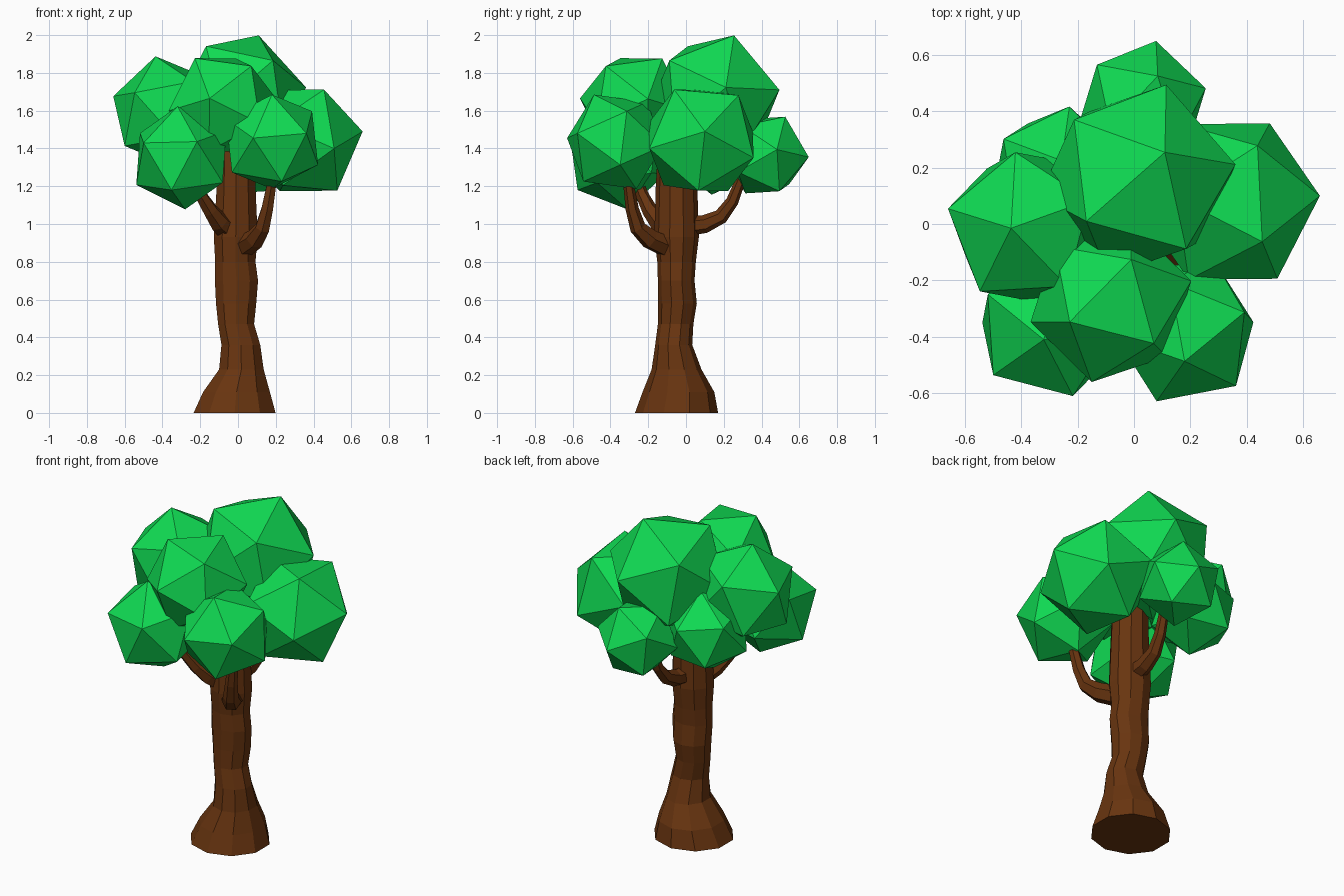
import bpy, bmesh, math
from mathutils import Vector, Matrix

if "Cube" in bpy.data.objects:
    bpy.data.objects.remove(bpy.data.objects["Cube"])


def material(name, rgb):
    m = bpy.data.materials.new(name)
    m.diffuse_color = (*rgb, 1)
    m.use_nodes = True
    m.node_tree.nodes["Principled BSDF"].inputs["Base Color"].default_value = m.diffuse_color
    return m


BARK = material("bark", (0.14, 0.035, 0.005))
LEAF = material("leaf", (0.005, 0.70, 0.085))


def finish(name, bm, mat):
    bmesh.ops.recalc_face_normals(bm, faces=bm.faces[:])
    me = bpy.data.meshes.new(name)
    bm.to_mesh(me)
    bm.free()
    me.materials.append(mat)
    ob = bpy.data.objects.new(name, me)
    bpy.context.collection.objects.link(ob)
    return ob


def loft(name, stations, sides, upright=False):
    """Flat-faced tube through stations (x, y, z, radius_x, radius_y)."""
    bm = bmesh.new()
    pts = [Vector(s[:3]) for s in stations]
    rings = []
    for i, s in enumerate(stations):
        d = pts[min(i + 1, len(pts) - 1)] - pts[max(i - 1, 0)]
        rot = Matrix() if upright else Vector((0, 0, 1)).rotation_difference(d).to_matrix()
        rings.append([])
        for k in range(sides):
            a = math.tau * (k + 0.5) / sides
            off = Vector((s[3] * math.cos(a), s[4] * math.sin(a), 0))
            rings[-1].append(bm.verts.new(pts[i] + rot @ off))
    for lo, hi in zip(rings, rings[1:]):
        for k in range(sides):
            j = (k + 1) % sides
            bm.faces.new((lo[k], lo[j], hi[j], hi[k]))
    bm.faces.new(rings[0][::-1])
    bm.faces.new(rings[-1])
    return finish(name, bm, BARK)


def leaf_clump(name, centre, corner, neighbour, r):
    """Icosahedron with one corner and one neighbouring corner aimed."""
    c = Vector(centre)
    z = (Vector(corner) - c).normalized()
    x = Vector(neighbour) - c
    x = (x - z * x.dot(z)).normalized()
    rot = Matrix((x, z.cross(x), z)).transposed().to_4x4()
    bm = bmesh.new()
    bmesh.ops.create_icosphere(bm, subdivisions=1, radius=r,
                               matrix=Matrix.Translation(c) @ rot)
    return finish(name, bm, LEAF)


# Trunk with flared foot
loft("trunk", [
    (-.018, -.050, 0.00, .228, .220),
    (-.008, -.040, 0.11, .186, .190),
    (.018, -.050, 0.23, .124, .132),
    (.015, -.065, 0.36, .108, .098),
    (-.010, -.055, 0.47, .100, .094),
    (-.010, -.045, 0.58, .112, .102),
    (-.008, -.052, 0.70, .120, .097),
    (-.014, -.050, 0.80, .112, .102),
    (-.012, -.050, 0.93, .122, .118),
    (-.010, -.050, 1.20, .108, .110),
    (-.010, -.040, 1.55, .100, .100)], 10, upright=True)

# Branches rising into the crown
loft("branch_front_right", [
    (.03, -.10, .88, .06, .06), (.09, -.19, .92, .055, .055),
    (.13, -.255, .98, .043, .043), (.155, -.285, 1.08, .035, .035),
    (.185, -.31, 1.25, .026, .026)], 6)
loft("branch_front_left", [
    (-.05, -.08, .97, .065, .065), (-.10, -.14, 1.01, .055, .055),
    (-.145, -.19, 1.07, .042, .042), (-.195, -.23, 1.15, .034, .034),
    (-.24, -.27, 1.26, .026, .026)], 6)
loft("branch_back", [
    (0, 0, .99, .055, .055), (.005, .10, 1.0, .048, .048),
    (.01, .185, 1.04, .040, .040), (.02, .245, 1.12, .033, .033),
    (.03, .30, 1.26, .026, .026)], 6)

# Leaf crown
for args in [
    ("leaves_top", (.012, .155, 1.67), (.11, .255, 2.0), (-.17, .01, 1.96), .357),
    ("leaves_right", (.338, .08, 1.443), (.66, .10, 1.49), (.45, .285, 1.69), .326),
    ("leaves_left", (-.38, -.012, 1.593), (-.437, -.015, 1.89), (-.66, .055, 1.67), .30),
    ("leaves_front", (-.082, -.275, 1.631), (-.15, -.56, 1.665), (-.23, -.35, 1.88), .296),
    ("leaves_front_left", (-.30, -.36, 1.35), (-.32, -.41, 1.62), (-.21, -.60, 1.36), .278),
    ("leaves_front_right", (.18, -.375, 1.435), (.08, -.63, 1.455), (.17, -.50, 1.66), .274),
    ("leaves_back", (.03, .42, 1.365), (.075, .635, 1.355), (.08, .50, 1.575), .235),
    ("leaves_back_left", (-.27, .18, 1.40), (-.46, .30, 1.50), (-.19, .40, 1.45), .25),
]:
    leaf_clump(*args)
